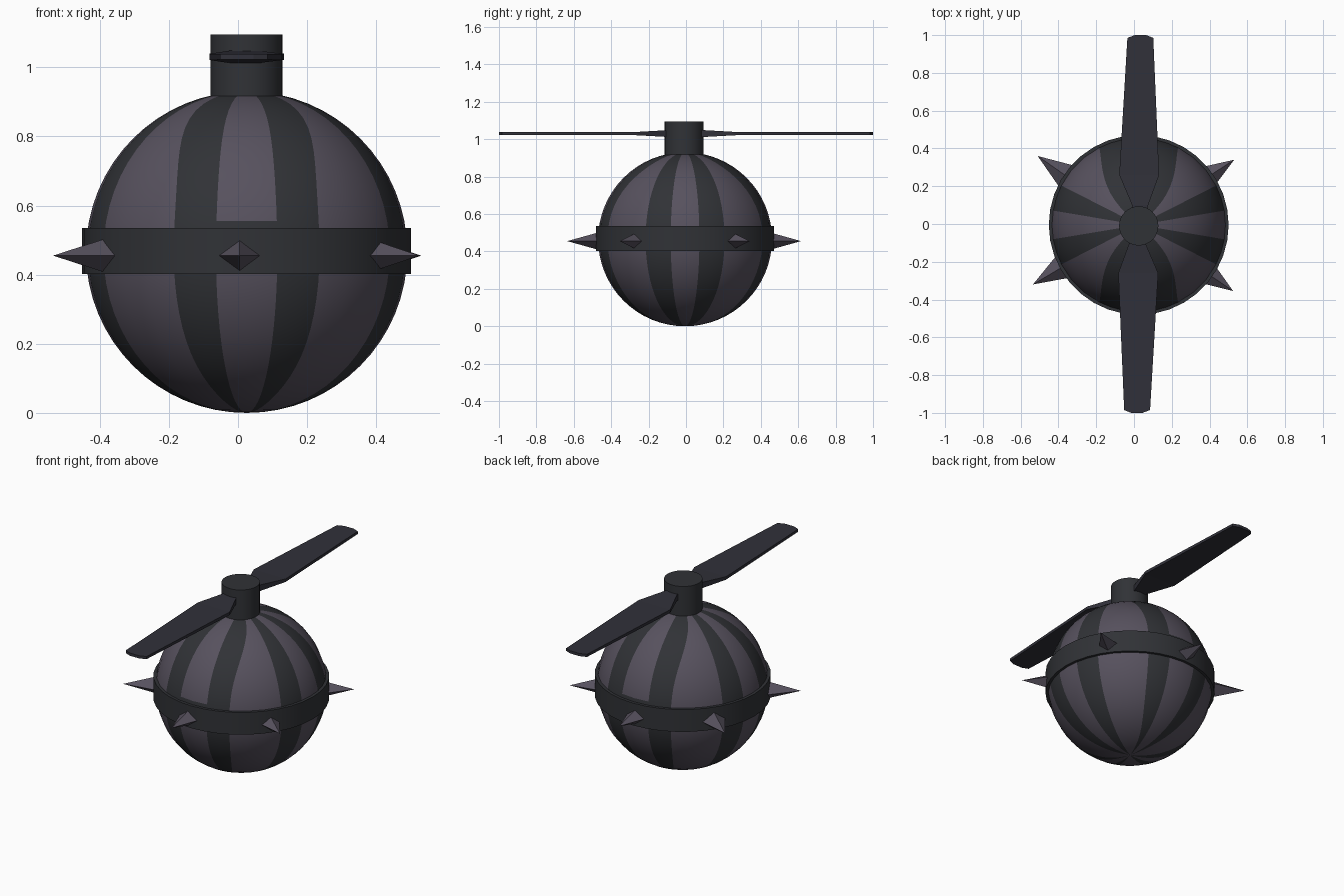
import bpy, bmesh, math
from mathutils import Vector

if "Cube" in bpy.data.objects:
    bpy.data.objects.remove(bpy.data.objects["Cube"])

CX, CY, CZ, R = 0.025, -0.005, 0.465, 0.465


def material(name, rgb):
    m = bpy.data.materials.new(name)
    m.diffuse_color = (*rgb, 1)
    m.use_nodes = True
    m.node_tree.nodes["Principled BSDF"].inputs["Base Color"].default_value = m.diffuse_color
    return m


purple = material("purple_grey", (0.095, 0.083, 0.112))
dark = material("charcoal", (0.030, 0.032, 0.037))
steel = material("blade_steel", (0.030, 0.030, 0.041))


def finish(name, bm, mats, smooth=None):
    bmesh.ops.recalc_face_normals(bm, faces=bm.faces[:])
    me = bpy.data.meshes.new(name)
    bm.to_mesh(me)
    bm.free()
    for m in mats:
        me.materials.append(m)
    ob = bpy.data.objects.new(name, me)
    bpy.context.collection.objects.link(ob)
    if smooth:
        bpy.ops.object.select_all(action='DESELECT')
        bpy.context.view_layer.objects.active = ob
        ob.select_set(True)
        bpy.ops.object.shade_smooth_by_angle(angle=math.radians(smooth))
    return ob


# Ball: the meridians follow the stripe edges, so stripes are whole faces
DARK_CELLS = {1, 2, 6, 7}


def quarter_angles(h):
    """Angles from the front/back axis towards the side, h = -1..1 height."""
    if h > 0:
        fi, fo = 11 + 4 * h ** 3, 27 + 22 * h ** 3
    else:
        fi, fo = 11, 27 - 8 * abs(h) ** 6
    si, so = 80.5, 63
    return [0, fi, (fi + fo) / 2, fo, fo + (so - fo) / 3, fo + (so - fo) * 2 / 3,
            so, (so + si) / 2, si, 90]


def ring_angles(h):
    q = quarter_angles(h)[:-1]
    full = quarter_angles(h)
    mirror = [180 - a for a in reversed(full)][:-1]
    half = q + mirror
    return half + [a + 180 for a in half]


bm = bmesh.new()
N = 32
rings = []
for i in range(1, N):
    lat = -math.pi / 2 + math.pi * i / N
    h, r = math.sin(lat), R * math.cos(lat)
    rings.append([bm.verts.new((CX + r * math.sin(math.radians(a)),
                                CY - r * math.cos(math.radians(a)), CZ + R * h))
                  for a in ring_angles(h)])
south = bm.verts.new((CX, CY, CZ - R))
north = bm.verts.new((CX, CY, CZ + R))
n = len(rings[0])
for j in range(n):
    k = (j + 1) % n
    cell = j % 18
    cell = cell if cell < 9 else 17 - cell
    idx = 1 if cell in DARK_CELLS else 0
    bm.faces.new((south, rings[0][k], rings[0][j])).material_index = idx
    bm.faces.new((north, rings[-1][j], rings[-1][k])).material_index = idx
    for a, b in zip(rings, rings[1:]):
        f = bm.faces.new((a[j], a[k], b[k], b[j]))
        z = f.calc_center_median().z
        # front and back panels stop just above the band
        f.material_index = 1 if cell == 0 and 0.47 < z < 0.555 else idx
finish("ball", bm, [purple, dark], 40)


# Cylindrical parts: band round the middle and rotor hub
def cylinder(name, x, y, r, z0, z1, sides, mat):
    b = bmesh.new()
    bmesh.ops.create_cone(b, cap_ends=True, segments=sides, radius1=r, radius2=r, depth=z1 - z0)
    bmesh.ops.translate(b, vec=(x, y, (z0 + z1) / 2), verts=b.verts[:])
    return finish(name, b, [mat], 35)


cylinder("waist_band", CX, CY, 0.476, 0.402, 0.535, 36, dark)
cylinder("rotor_hub", CX, -0.01, 0.104, 0.915, 1.095, 32, dark)

# Spikes: four-sided points set on the band
tips = [(-0.51, 0.36), (0.53, 0.34), (-0.535, -0.32), (0.525, -0.355), (0.005, -0.635), (0.01, 0.615)]
for i, (x, y) in enumerate(tips):
    d = Vector((x - 0.005, y, 0)).normalized()
    side = Vector((-d.y, d.x, 0))
    tip = Vector((x, y, 0.455))
    base = tip - d * 0.19
    up = Vector((0, 0, 0.053))
    b = bmesh.new()
    q = [b.verts.new(base + o) for o in (side * 0.07, up, -side * 0.07, -up)]
    t = b.verts.new(tip)
    b.faces.new(q)
    for j in range(4):
        b.faces.new((q[j], q[(j + 1) % 4], t))
    finish("spike_%d" % (i + 1), b, [purple])


# Rotor blades: (distance, left, right, half thickness) stations
def blade(name, sign):
    stations = [(0.06, -0.03, 0.04, 0.018), (0.10, -0.035, 0.05, 0.018),
                (0.26, -0.103, 0.108, 0.009), (0.985, -0.06, 0.077, 0.008),
                (1.0, -0.02, 0.04, 0.008)]
    b = bmesh.new()
    loops = []
    for d, l, r, t in stations:
        loops.append([b.verts.new((CX + sign * x, sign * d, 1.03 + z))
                      for x, z in ((l, -t), (r, -t), (r, t), (l, t))])
    for a, c in zip(loops, loops[1:]):
        for j in range(4):
            k = (j + 1) % 4
            b.faces.new((a[j], a[k], c[k], c[j]))
    b.faces.new(loops[0])
    b.faces.new(loops[-1])
    finish(name, b, [steel])


blade("rear_blade", 1)
blade("front_blade", -1)
